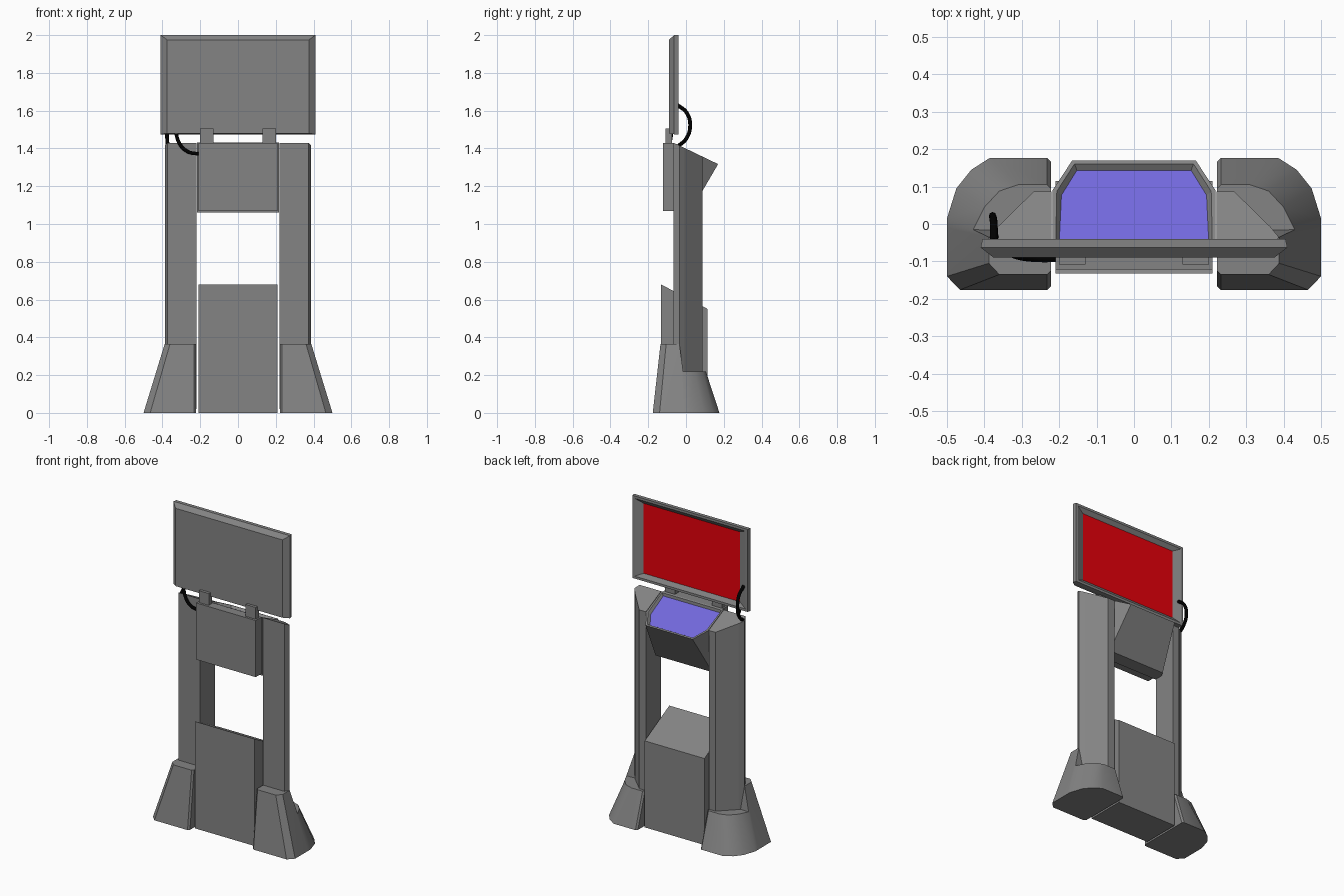
import bpy, bmesh
from mathutils import Vector

if "Cube" in bpy.data.objects:
    bpy.data.objects.remove(bpy.data.objects["Cube"])


def material(name, color):
    m = bpy.data.materials.new(name)
    m.diffuse_color = color
    m.use_nodes = True
    m.node_tree.nodes["Principled BSDF"].inputs["Base Color"].default_value = m.diffuse_color
    return m


RED = material("red_screen", (0.8, 0.0, 0.003, 1))
BLUE = material("blue_screen", (0.17, 0.14, 0.72, 1))
BLACK = material("black_rubber", (0.0, 0.0, 0.0, 1))
GREY = material("grey_body", (0.23, 0.23, 0.23, 1))


def finish(bm, name, mats=(GREY,), smooth=None):
    bmesh.ops.recalc_face_normals(bm, faces=bm.faces[:])
    me = bpy.data.meshes.new(name)
    bm.to_mesh(me)
    bm.free()
    ob = bpy.data.objects.new(name, me)
    bpy.context.collection.objects.link(ob)
    for m in mats:
        me.materials.append(m)
    if smooth:
        bpy.ops.object.select_all(action='DESELECT')
        ob.select_set(True)
        bpy.context.view_layer.objects.active = ob
        bpy.ops.object.shade_smooth_by_angle(angle=smooth)
    return ob


def skin(bm, a, b):
    """Quads between two closed vertex rings."""
    n = len(a)
    for i in range(n):
        bm.faces.new((a[i], a[(i + 1) % n], b[(i + 1) % n], b[i]))


def ring(bm, pts):
    return [bm.verts.new(p) for p in pts]


def loft(name, rings, mats=(GREY,), last_mat=0):
    bm = bmesh.new()
    rs = [ring(bm, r) for r in rings]
    for a, b in zip(rs, rs[1:]):
        skin(bm, a, b)
    bm.faces.new(rs[0])
    bm.faces.new(rs[-1]).material_index = last_mat
    return finish(bm, name, mats)


def side_prism(name, profile, hx):
    return loft(name, [[(x, y, z) for y, z in profile] for x in (-hx, hx)])


def box(name, x0, x1, y0, y1, z0, z1):
    return loft(name, [[(x0, y0, z), (x1, y0, z), (x1, y1, z), (x0, y1, z)]
                       for z in (z0, z1)])


# Lower cabinet with sloped top
side_prism("lower_cabinet", [(-0.132, 0), (0.115, 0), (0.115, 0.55), (-0.132, 0.68)], 0.21)

# Upper cabinet panel at the front
box("upper_cabinet", -0.21, 0.21, -0.122, -0.065, 1.07, 1.43)


def slope(y):
    return 1.43 - (y + 0.065) * 0.48


# Console wedge: side profile, clipped rear corners, recessed blue screen
bm = bmesh.new()
prof = [(-0.066, slope(-0.066)), (0.17, slope(0.17)), (0.02, 1.06), (-0.066, 1.06)]
a, b = (ring(bm, [(x, y, z) for y, z in prof]) for x in (-0.218, 0.218))
skin(bm, a, b)
bm.faces.new(a)
bm.faces.new(b)
for s in (-1, 1):
    p, q, r = (Vector(v) for v in ((s * 0.218, 0.09, slope(0.09)), (s * 0.165, 0.17, slope(0.17)),
                                   (s * 0.2, 0.02, 1.06)))
    no = (q - p).cross(r - p)
    if no.y < 0:
        no.negate()
    bmesh.ops.bisect_plane(bm, geom=bm.verts[:] + bm.edges[:] + bm.faces[:],
                           plane_co=p, plane_no=no, clear_outer=True)
    bmesh.ops.holes_fill(bm, edges=[e for e in bm.edges if e.is_boundary], sides=0)
bmesh.ops.recalc_face_normals(bm, faces=bm.faces[:])
top = max(bm.faces, key=lambda f: f.normal.z)
bmesh.ops.inset_region(bm, faces=[top], thickness=0.012, depth=0)
bmesh.ops.inset_region(bm, faces=[top], thickness=0.013, depth=-0.016)
top.material_index = 1
finish(bm, "console", (GREY, BLUE))

# Display: bevelled case with recessed red screen on the rear
disp = [(0.375, 1.48, 1.975, -0.09), (0.41, 1.475, 2.0, -0.063), (0.405, 1.475, 2.0, -0.04),
        (0.39, 1.49, 1.985, -0.04), (0.338, 1.515, 1.96, -0.058)]
loft("display", [[(-x, y, z0), (x, y, z0), (x, y, z1), (-x, y, z1)] for x, z0, z1, y in disp],
     (GREY, RED), 1)

# Feet: upper and lower outlines; the front part of the top is higher
FOOT_TOP = [(0.232, -0.135, 0.365), (0.36, -0.135, 0.365), (0.388, -0.105, 0.365),
            (0.388, -0.035, 0.365), (0.43, -0.015, 0.22), (0.4, 0.045, 0.22),
            (0.36, 0.088, 0.22), (0.31, 0.105, 0.22), (0.232, 0.105, 0.22),
            (0.222, 0.095, 0.22), (0.222, -0.02, 0.22), (0.222, -0.035, 0.365),
            (0.222, -0.125, 0.365)]
FOOT_BASE = [(0.232, -0.176), (0.465, -0.176), (0.5, -0.14), (0.5, -0.01), (0.5, 0.015),
             (0.475, 0.095), (0.435, 0.145), (0.385, 0.177), (0.232, 0.177),
             (0.222, 0.167), (0.222, 0.0), (0.222, -0.035), (0.222, -0.166)]
COLUMN = [(0.221, -0.065), (0.372, -0.065), (0.387, -0.035), (0.365, -0.008),
          (0.268, 0.087), (0.221, 0.087)]

for s, side in ((-1, "left"), (1, "right")):
    bm = bmesh.new()
    t = ring(bm, [(s * x, y, z) for x, y, z in FOOT_TOP])
    b = ring(bm, [(s * x, y, 0) for x, y in FOOT_BASE])
    skin(bm, b, t)
    bm.faces.new(b)
    bm.faces.new(t[:4] + t[11:])
    bm.faces.new((t[3], t[4], t[10], t[11]))
    bm.faces.new(t[4:11])
    finish(bm, side + "_foot", smooth=0.5)

    # Column with top following the console slope
    loft(side + "_column", [[(s * x, y, 0.02) for x, y in COLUMN],
                            [(s * x, y, slope(y)) for x, y in COLUMN]])
    # Bracket joining display to cabinet
    x0, x1 = sorted((s * 0.13, s * 0.2))
    box(side + "_bracket", x0, x1, -0.108, -0.075, 1.42, 1.505)


# Cables as bevelled curves
def cable(name, pts):
    cu = bpy.data.curves.new(name, 'CURVE')
    cu.dimensions = '3D'
    cu.bevel_depth = 0.01
    cu.bevel_resolution = 2
    cu.use_fill_caps = True
    cu.resolution_u = 6
    sp = cu.splines.new('BEZIER')
    sp.bezier_points.add(len(pts) - 1)
    for p, co in zip(sp.bezier_points, pts):
        p.co = Vector(co)
        p.handle_left_type = p.handle_right_type = 'AUTO'
    cu.materials.append(BLACK)
    bpy.context.collection.objects.link(bpy.data.objects.new(name, cu))


cable("rear_cable", [(-0.375, -0.045, 1.63), (-0.375, 0.003, 1.59), (-0.378, 0.022, 1.52),
                     (-0.375, 0.0, 1.45), (-0.372, -0.045, 1.41)])
cable("front_cable", [(-0.33, -0.075, 1.49), (-0.312, -0.085, 1.43),
                      (-0.27, -0.092, 1.385), (-0.205, -0.093, 1.37)])
